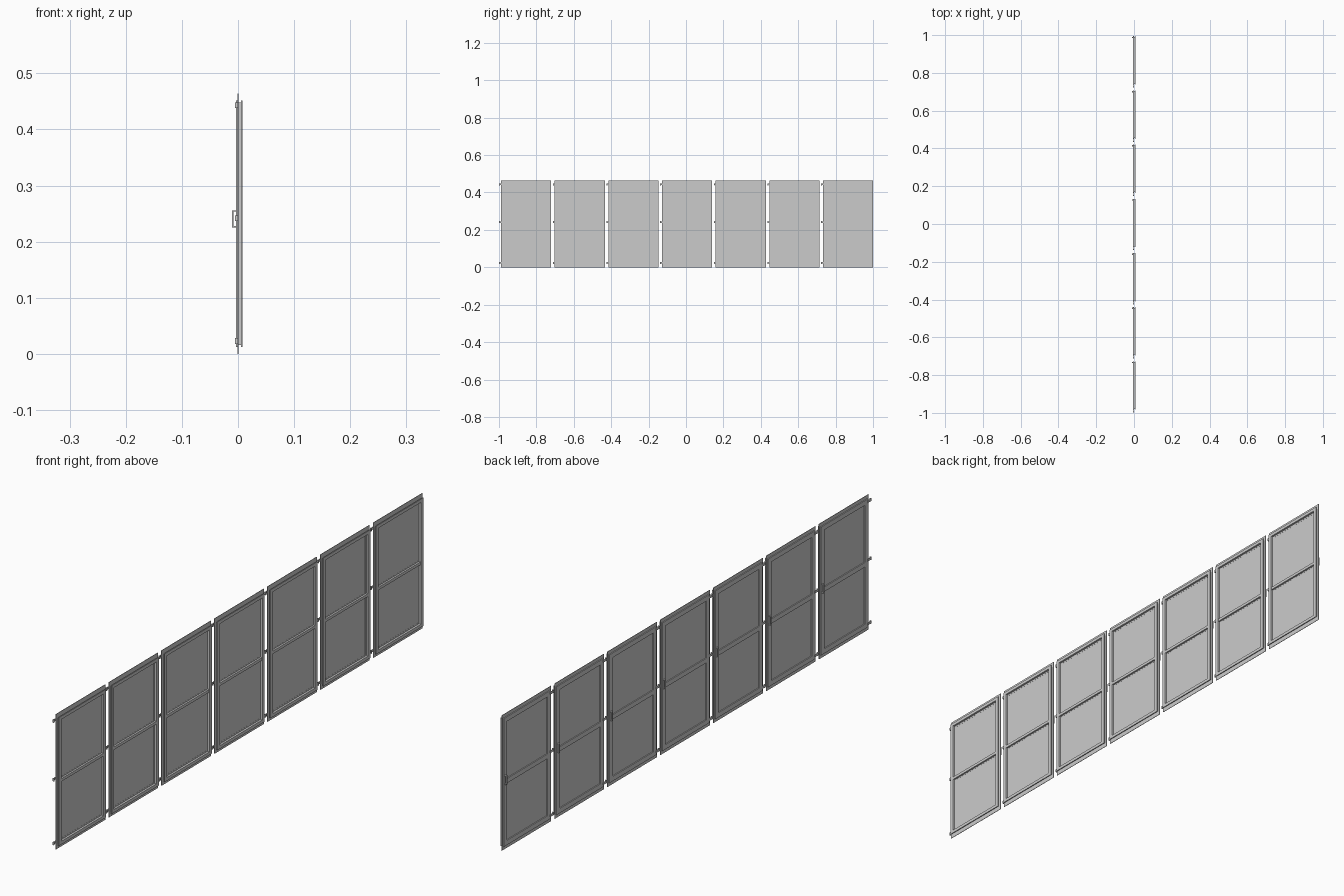
import bpy, bmesh

if "Cube" in bpy.data.objects:
    bpy.data.objects.remove(bpy.data.objects["Cube"])

N, PITCH, W, H = 7, 0.2868, 0.268, 0.464
HZ = H / 2


def make_object(name, bm):
    bmesh.ops.recalc_face_normals(bm, faces=bm.faces)
    me = bpy.data.meshes.new(name)
    bm.to_mesh(me)
    bm.free()
    ob = bpy.data.objects.new(name, me)
    bpy.context.collection.objects.link(ob)
    return ob


def add_box(bm, x0, x1, y0, y1, z0, z1):
    vs = bmesh.ops.create_cube(bm, size=1)["verts"]
    for v in vs:
        v.co.x = x0 if v.co.x < 0 else x1
        v.co.y = y0 if v.co.y < 0 else y1
        v.co.z = z0 if v.co.z < 0 else z1


def frame_mesh(y0, y1):
    # extruded section (y inset, z inset, x) swept round the panel with mitred corners
    section = [(0, 0, -.0008), (.006, .012, -.0008), (.006, .012, -.004), (.024, .028, -.004),
               (.024, .028, .001), (.019, .023, .001), (.019, .023, .008), (.006, .012, .008),
               (.006, .012, .005), (.010, .016, .005), (.010, .016, .0008), (0, 0, .0008)]
    bm = bmesh.new()
    rings = []
    for sy, sz in ((0, 0), (1, 0), (1, 1), (0, 1)):
        rings.append([bm.verts.new((x, y1 - a if sy else y0 + a, H - b if sz else b))
                      for a, b, x in section])
    n = len(section)
    for i in range(4):
        r, s = rings[i], rings[(i + 1) % 4]
        for j in range(n):
            k = (j + 1) % n
            bm.faces.new((r[j], s[j], s[k], r[k]))
    return bm


for i in range(N):
    y0 = 1 - W - (N - 1 - i) * PITCH
    y1 = y0 + W

    # outer frame
    make_object(f"frame_{i}", frame_mesh(y0, y1))

    # thin infill sheet
    bm = bmesh.new()
    add_box(bm, -.0006, .0006, y0 + .02, y1 - .02, .024, H - .024)
    make_object(f"infill_panel_{i}", bm)

    # stepped middle rail
    bm = bmesh.new()
    add_box(bm, -.004, .001, y0 + .022, y1 - .022, HZ - .008, HZ + .008)
    add_box(bm, .001, .007, y0 + .018, y1 - .018, HZ - .005, HZ + .005)
    make_object(f"middle_rail_{i}", bm)

    # three hinges on the near edge: leaf and knuckle
    bm = bmesh.new()
    for z in (.023, .242, .443):
        add_box(bm, -.005, -.003, y0 - .008, y0 + .010, z - .004, z + .004)
        add_box(bm, -.005, .000, y0 - .010, y0 - .005, z - .005, z + .005)
    make_object(f"hinges_{i}", bm)

    # small pull handle on the far edge
    bm = bmesh.new()
    add_box(bm, -.0105, -.008, y1 - .016, y1 - .009, .225, .256)
    for z in (.225, .2535):
        add_box(bm, -.008, -.004, y1 - .016, y1 - .009, z, z + .0025)
    make_object(f"handle_{i}", bm)
